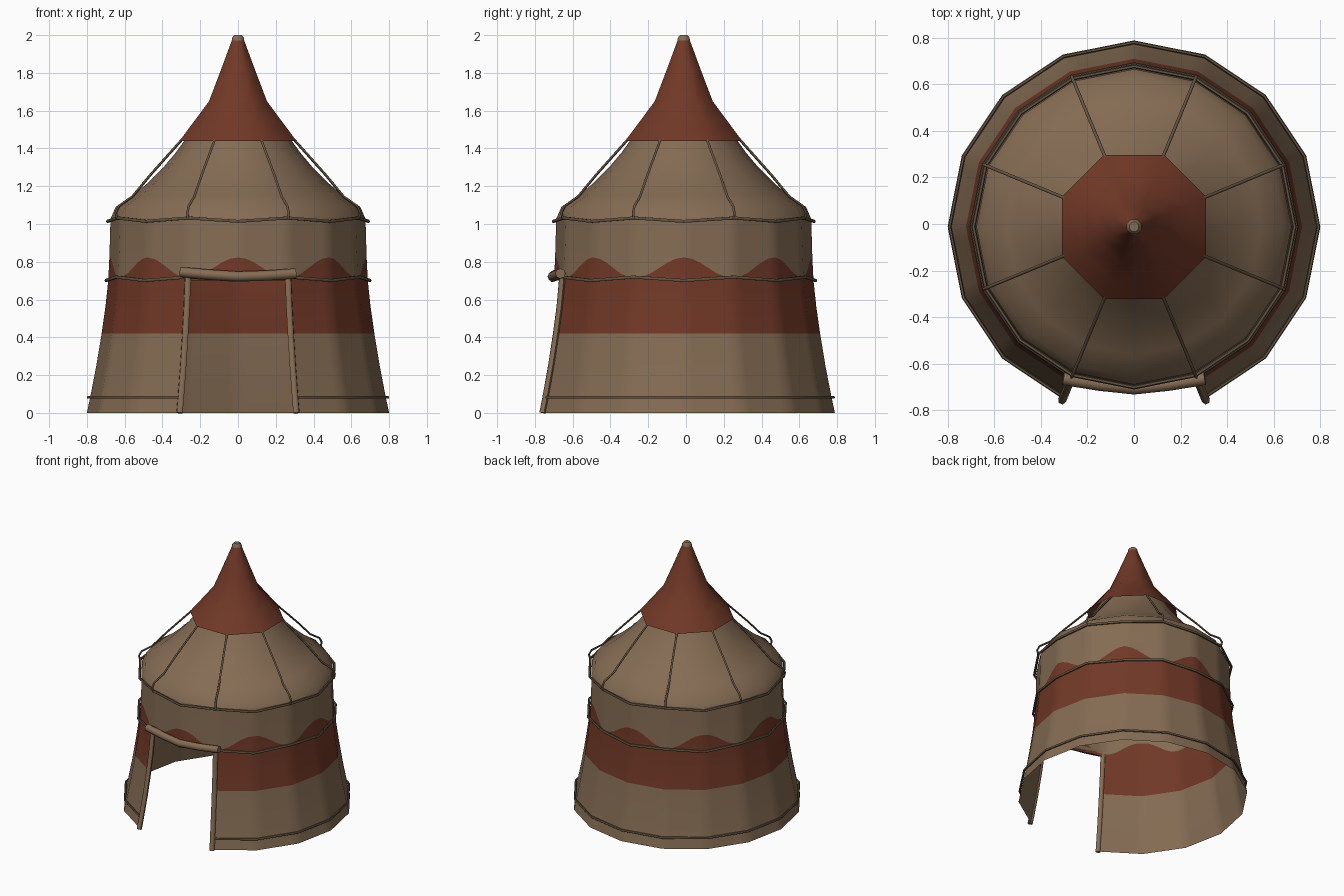
import bpy, bmesh, math
from math import sin, cos, pi, radians

if "Cube" in bpy.data.objects:
    bpy.data.objects.remove(bpy.data.objects["Cube"])

CY = -0.012          # y of the tent axis
SUB = 6              # columns per wall panel, for the painted scallops


def material(name, rgb):
    m = bpy.data.materials.new(name)
    m.diffuse_color = (*rgb, 1)
    m.use_nodes = True
    m.node_tree.nodes["Principled BSDF"].inputs["Base Color"].default_value = m.diffuse_color
    return m


CANVAS = material("tan_canvas", (0.235, 0.15, 0.088))
RED = material("rust_red", (0.165, 0.04, 0.02))
ROPE = material("dark_rope", (0.13, 0.09, 0.055))

# wall profile: height, radius
WALL = [(0, .80), (.08, .783), (.25, .75), (.42, .722), (.56, .702),
        (.70, .687), (.82, .681), (1.03, .675)]


def wall_radius(z):
    for (z0, r0), (z1, r1) in zip(WALL, WALL[1:]):
        if z <= z1:
            return r0 + (r1 - r0) * (z - z0) / (z1 - z0)
    return WALL[-1][1]


def polar(r, a, z):
    return (r * cos(a), CY + r * sin(a), z)


def smooth(ob, angle=40):
    bpy.ops.object.select_all(action='DESELECT')
    ob.select_set(True)
    bpy.context.view_layer.objects.active = ob
    bpy.ops.object.shade_smooth_by_angle(angle=radians(angle))


def finish(name, bm, mats, angle=40):
    me = bpy.data.meshes.new(name)
    bm.to_mesh(me)
    bm.free()
    for m in mats:
        me.materials.append(m)
    ob = bpy.data.objects.new(name, me)
    bpy.context.collection.objects.link(ob)
    smooth(ob, angle)
    return ob


def lathe(name, profile, sides, mat, offset=0.0, cap=False):
    bm = bmesh.new()
    rings = [[bm.verts.new(polar(r, offset + 2 * pi * i / sides, z))
              for i in range(sides)] for z, r in profile]
    for lo, hi in zip(rings, rings[1:]):
        for i in range(sides):
            j = (i + 1) % sides
            bm.faces.new((lo[i], lo[j], hi[j], hi[i]))
    if cap:
        bm.faces.new(rings[-1])
    return finish(name, bm, [mat], 50)


def tube(name, points, radius, mat, closed=False, res=1):
    cu = bpy.data.curves.new(name, 'CURVE')
    cu.dimensions = '3D'
    cu.bevel_depth = radius
    cu.bevel_resolution = res
    cu.use_fill_caps = True
    sp = cu.splines.new('POLY')
    sp.points.add(len(points) - 1)
    for p, co in zip(sp.points, points):
        p.co = (*co, 1)
    sp.use_cyclic_u = closed
    cu.materials.append(mat)
    ob = bpy.data.objects.new(name, cu)
    bpy.context.collection.objects.link(ob)
    bpy.ops.object.select_all(action='DESELECT')
    ob.select_set(True)
    bpy.context.view_layer.objects.active = ob
    bpy.ops.object.convert(target='MESH')
    smooth(bpy.context.object, 60)


# wall: 16 flat panels, open doorway at the front, red scalloped band
def wall():
    bm = bmesh.new()
    n = 16 * SUB
    rows = [0, .08, .25, .42, .56, .70, None, .90, 1.03]
    grid = []
    for z in rows:
        ring = []
        for i in range(n):
            k, f = divmod(i, SUB)
            f /= SUB
            a0, a1 = k * pi / 8, (k + 1) * pi / 8
            x = cos(a0) * (1 - f) + cos(a1) * f
            y = sin(a0) * (1 - f) + sin(a1) * f
            zz = z
            if z is None:
                zz = max(.722, .767 + .056 * cos(8 * math.atan2(y, x)))
            r = wall_radius(zz)
            ring.append(bm.verts.new((r * x, CY + r * y, zz)))
        grid.append(ring)
    for j in range(len(rows) - 1):
        for i in range(n):
            if j < 5 and 11 * SUB <= i < 13 * SUB:
                continue
            k = (i + 1) % n
            f = bm.faces.new((grid[j][i], grid[j][k], grid[j + 1][k], grid[j + 1][i]))
            f.material_index = 1 if 3 <= j <= 5 else 0
    finish("tent_wall", bm, [CANVAS, RED])


wall()

# roof canvas, red cap and pole tip
lathe("roof_canvas", [(1.02, .678), (1.09, .648), (1.155, .55), (1.22, .475),
                      (1.30, .395), (1.38, .328), (1.44, .285), (1.52, .235)], 16, CANVAS)
lathe("roof_cap", [(1.44, .335), (1.545, .25), (1.65, .166), (1.82, .096), (1.975, .034)],
      8, RED, pi / 8)
lathe("pole_tip", [(1.96, .036), (1.985, .034), (2.0, .022)], 8, CANVAS, pi / 8, True)

# eight roof ropes running from the cap over the shoulder
for i in range(8):
    a = pi / 8 + i * pi / 4
    tube("roof_rope", [polar(r, a, z) for r, z in
                       ((.318, 1.45), (.50, 1.262), (.605, 1.145), (.682, 1.095),
                        (.70, 1.06), (.692, 1.025))], .007, ROPE)

# sagging ropes around the wall, high at the roof ropes
for name, z, r in (("eave_rope", 1.022, .690), ("band_rope", .709, .698)):
    tube(name, [polar(r, i * pi / 8, z + (.010 if i % 2 else -.008))
                for i in range(16)], .009, ROPE, True)

# hem rope stops at the doorway
tube("hem_rope", [polar(.793, (i - 3) * pi / 8, .082) for i in range(15)], .008, ROPE)

# door edge rolls and the rolled-up door flap
for s in (-1, 1):
    a = -pi / 2 + s * pi / 8
    tube("door_edge", [polar(wall_radius(z) + .008, a, z)
                       for z in (0, .08, .25, .42, .56, .72)], .018, CANVAS)
tube("rolled_door_flap", [(-.305, -.665, .746), (-.15, -.690, .732), (0, -.706, .722),
                          (.15, -.690, .727), (.305, -.665, .738)], .027, CANVAS, False, 2)
